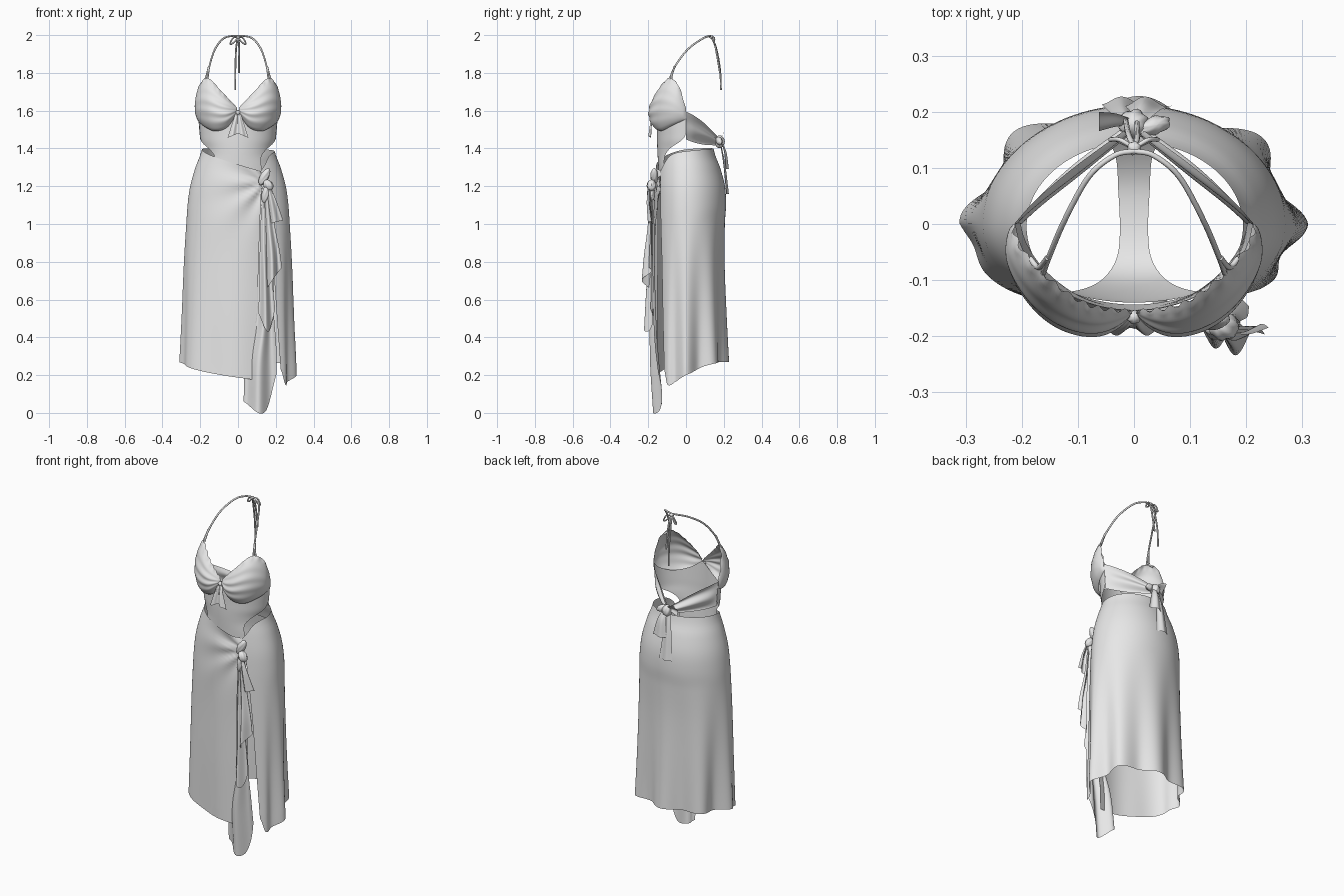
import bpy, math
from mathutils import Vector, Euler
from math import sin, cos, pi, radians, exp

fabric = bpy.data.materials.new("pale_grey_fabric")
fabric.diffuse_color = (0.8, 0.8, 0.8, 1)


def curve(keys, t):
    """Smooth (Hermite) lookup in a table of (key, values...)."""
    t = min(max(t, keys[0][0]), keys[-1][0])
    n = len(keys)
    i = max(j for j in range(n - 1) if keys[j][0] <= t)
    k0, k1 = keys[i], keys[i + 1]
    h = k1[0] - k0[0]
    s = (t - k0[0]) / h

    def tangent(j, c):
        a, b = keys[max(j - 1, 0)], keys[min(j + 1, n - 1)]
        return (b[c] - a[c]) / (b[0] - a[0])
    return [(2*s**3 - 3*s*s + 1) * k0[c] + (s**3 - 2*s*s + s) * h * tangent(i, c)
            + (3*s*s - 2*s**3) * k1[c] + (s**3 - s*s) * h * tangent(i + 1, c)
            for c in range(1, len(k0))]


def surface(name, f, nu, nv):
    """Smooth sheet from f(u, v), both 0..1."""
    verts = [f(i / nu, j / nv) for j in range(nv + 1) for i in range(nu + 1)]
    faces = [(j*(nu+1) + i, j*(nu+1) + i + 1, (j+1)*(nu+1) + i + 1, (j+1)*(nu+1) + i)
             for j in range(nv) for i in range(nu)]
    me = bpy.data.meshes.new(name)
    me.from_pydata(verts, [], faces)
    me.materials.append(fabric)
    for p in me.polygons:
        p.use_smooth = True
    ob = bpy.data.objects.new(name, me)
    bpy.context.collection.objects.link(ob)
    return ob


def ribbon(name, pts, across=(1, 0, 0), puff=(0, -1, 0), pleats=2, hem=None, nu=24, nv=32):
    """Pleated cloth strip along pts (x, y, z, half width, pleat depth)."""
    keys = [(i / (len(pts) - 1), *p) for i, p in enumerate(pts)]
    A, P = Vector(across), Vector(puff)

    def f(u, v):
        s = 2 * u - 1
        x, y, z, w, d = curve(keys, v)
        p = Vector((x, y, z)) + A * w * s + P * d * cos(pleats * pi * s + 0.5)
        if hem:
            p.z += curve(hem, s)[0] * v ** 3
        return p
    return surface(name, f, nu, nv)


def blob(name, loc, scale, rot=(0, 0, 0)):
    """Creased knot of cloth."""
    R = Euler(rot).to_matrix()

    def f(u, v):
        a, b = u * 2 * pi, v * pi
        r = 1 + 0.09 * cos(6 * a + 3 * b) * sin(b)
        return Vector(loc) + R @ Vector((scale[0]*r*sin(b)*cos(a), scale[1]*r*sin(b)*sin(a), scale[2]*cos(b)))
    return surface(name, f, 28, 14)


def cord(name, pts, r=0.006):
    cu = bpy.data.curves.new(name, 'CURVE')
    cu.dimensions = '3D'
    cu.bevel_depth, cu.bevel_resolution, cu.use_fill_caps = r, 2, True
    keys = [(i / (len(pts) - 1), *p) for i, p in enumerate(pts)]
    sp = cu.splines.new('POLY')
    sp.points.add(30)
    for i, p in enumerate(sp.points):
        p.co = (*curve(keys, i / 30), 1)
    cu.materials.append(fabric)
    ob = bpy.data.objects.new(name, cu)
    bpy.context.collection.objects.link(ob)


# Wrap skirt: z, half width, front depth, back depth
body = [(0.15, 0.288, 0.168, 0.214), (0.5, 0.283, 0.17, 0.205), (0.8, 0.28, 0.168, 0.2),
        (1.0, 0.273, 0.168, 0.205), (1.1, 0.267, 0.166, 0.212), (1.2, 0.253, 0.163, 0.206),
        (1.3, 0.225, 0.156, 0.18), (1.36, 0.202, 0.15, 0.156), (1.41, 0.187, 0.14, 0.143)]
rim = [(31, 1.28), (55, 1.36), (90, 1.385), (180, 1.4), (270, 1.395), (318, 1.36), (391, 1.28)]
hemline = [(31, 0.26), (49, 0.23), (56, 0.15), (70, 0.165), (90, 0.2), (130, 0.26), (180, 0.27), (230, 0.27),
           (275, 0.265), (330, 0.21), (391, 0.165)]


def skirt(u, v):
    deg = (31 + 18 * v ** 0.8) * (1 - u) + (391 - 8 * v) * u     # edges part into a slit
    z = curve(rim, deg)[0] * (1 - v) + curve(hemline, deg)[0] * v
    a, bf, bb = curve(body, z)
    ph = radians(deg)
    front = max(cos(ph), 0)
    flare = max(0, min(1, (1.05 - z) / 0.8)) ** 1.2
    r = 1 + 0.085 * flare * cos(8 * (ph - radians(88))) * (1 - 0.8 * front ** 0.6)
    r += 0.09 * flare * exp(-((deg - 293) / 14) ** 2) + 0.06 * flare * exp(-((deg - 58) / 9) ** 2)
    x, y = a * sin(ph) * r, -(bf if cos(ph) > 0 else bb) * cos(ph) * r
    # creases fanning out of the hip knot
    dx, dz = x - 0.15, z - 1.22
    d = math.hypot(dx, dz)
    if front > 0 and deg > 270:
        y -= 0.016 * front * exp(-d / 0.14) * min(1, d / 0.05) * cos(9 * math.atan2(dz, -dx))
    return Vector((x, y, z))


surface("wrap_skirt", skirt, 180, 60)

# Front midriff panel with side cutouts
mid = [(1.24, 0.21, 0.143, 38), (1.31, 0.2, 0.147, 38), (1.36, 0.186, 0.15, 42), (1.40, 0.188, 0.152, 56),
       (1.44, 0.198, 0.153, 80), (1.48, 0.202, 0.153, 90), (1.6, 0.212, 0.155, 90)]
wire = [(0, 1.605), (0.25, 1.55), (0.55, 1.53), (0.85, 1.56), (1, 1.595)]


def midriff(u, v):
    s = 2 * u - 1
    z = 1.25 * (1 - v) + curve(wire, abs(s))[0] * v
    a, b, w = curve(mid, z)
    ph = radians(w) * s
    return Vector((a * sin(ph), -b * cos(ph), z))


surface("midriff_panel", midriff, 60, 30)

# Brief running beneath the skirt: y, z, half width
brief_path = [(0, -0.14, 1.27, 0.13), (0.2, -0.135, 1.15, 0.11), (0.35, -0.1, 1.02, 0.055),
              (0.45, -0.05, 0.97, 0.028), (0.6, 0.06, 0.96, 0.028), (0.72, 0.14, 1.0, 0.04),
              (0.82, 0.185, 1.06, 0.1), (0.92, 0.19, 1.17, 0.17), (1, 0.172, 1.28, 0.15)]


def brief(u, v):
    y, z, w = curve(brief_path, v)
    x = w * (2 * u - 1)
    return Vector((x, y * math.sqrt(1 - (x / 0.24) ** 2), z))


surface("inner_brief", brief, 20, 48)

# Gathered cups, side bands and neck straps, both sides
cup_top = [(0, 0.004, -0.156, 1.615), (0.35, 0.085, -0.142, 1.7), (0.65, 0.16, -0.09, 1.772),
           (0.85, 0.204, -0.038, 1.73), (1, 0.216, 0, 1.61)]
cup_low = [(0, 0.004, -0.156, 1.585), (0.3, 0.06, -0.152, 1.51), (0.6, 0.13, -0.13, 1.493),
           (0.85, 0.19, -0.065, 1.525), (1, 0.212, 0, 1.555)]
for sg, side in ((-1, "left"), (1, "right")):
    def cup(u, v):
        p = Vector(curve(cup_low, u)).lerp(Vector(curve(cup_top, u)), v)
        ang = radians(80) * u * u
        g = 0.056 * sin(pi * v ** 0.85) ** 0.7 * max(sin(pi * u), 0) ** 0.6 if 0 < v < 1 else 0
        g += 0.0055 * cos(9 * pi * v + 3 * u) * (1 - u) * sin(pi * u) * sin(pi * v)
        g += 0.004 * cos(u * 60) * max(0, v - 0.9) * 10            # ruffled top edge
        p += Vector((sin(ang), -cos(ang), 0)) * g
        p.x *= sg
        return p
    surface(side + "_cup", cup, 56, 36)
    ribbon(side + "_back_band", [(sg*0.207, 0, 1.522, 0.074, 0), (sg*0.168, 0.042, 1.503, 0.07, 0.006),
                                 (sg*0.1, 0.1, 1.475, 0.055, 0.01), (sg*0.015, 0.165, 1.44, 0.024, 0.008)],
           across=(sg * 0.09, 0, 1), puff=(sg * 0.6, 0.8, 0), pleats=1.4)
    cord(side + "_neck_strap", [(sg*0.162, -0.088, 1.765), (sg*0.15, -0.055, 1.84), (sg*0.122, 0.01, 1.925),
                                (sg*0.08, 0.085, 1.98), (sg*0.035, 0.122, 1.995), (0, 0.13, 1.995)], 0.005)
    cord(side + "_strap_root", [(sg*0.185, -0.062, 1.752), (sg*0.17, -0.077, 1.775), (sg*0.154, -0.06, 1.835)], 0.005)
    cord(side + "_neck_bow_loop", [(0, 0.135, 1.99), (sg*0.025, 0.15, 1.985), (sg*0.042, 0.15, 1.955),
                                   (sg*0.03, 0.15, 1.955), (0, 0.135, 1.985)], 0.004)
    # Front bow tails
    ribbon(side + "_front_bow_tail", [(sg*0.004, -0.165, 1.59, 0.008, 0.002), (sg*0.012, -0.182, 1.55, 0.014, 0.004),
                                      (sg*0.027, -0.192, 1.468, 0.028, 0.007)],
           pleats=1.1, hem=[(-1, 0.012*sg), (1, -0.012*sg)], nu=12, nv=12)

# Neck bow tails
cord("long_neck_tail", [(0, 0.135, 1.99), (-0.01, 0.16, 1.93), (-0.014, 0.18, 1.82), (-0.015, 0.185, 1.71)], 0.005)
cord("short_neck_tail", [(0, 0.135, 1.99), (0.006, 0.155, 1.94), (0.005, 0.18, 1.8)], 0.005)

# Knots
blob("neck_knot", (0, 0.135, 1.99), (0.012, 0.012, 0.009))
blob("front_bow_knot", (0, -0.166, 1.59), (0.012, 0.012, 0.013))
blob("back_bow_knot", (0, 0.178, 1.435), (0.026, 0.026, 0.034))
blob("back_bow_loop", (0.035, 0.175, 1.44), (0.032, 0.016, 0.02), (0, 0.4, 0.3))
blob("hip_knot_upper", (0.14, -0.168, 1.25), (0.022, 0.02, 0.05), (0, 0.5, 0))
blob("hip_knot_band", (0.16, -0.183, 1.205), (0.024, 0.024, 0.032), (0, -0.6, 0))
blob("hip_knot_lower", (0.147, -0.185, 1.16), (0.02, 0.02, 0.05), (0, 0.2, 0))

# Back bow tails
ribbon("back_bow_wing", [(0, 0.178, 1.445, 0.014, 0.002), (-0.03, 0.182, 1.455, 0.026, 0.006),
                         (-0.062, 0.178, 1.45, 0.04, 0.009)], across=(0, 0.35, 0.9), pleats=1, nv=12)
ribbon("short_back_tail", [(0.008, 0.185, 1.44, 0.014, 0.002), (0.02, 0.208, 1.38, 0.028, 0.006),
                           (0.026, 0.218, 1.29, 0.044, 0.009)], puff=(0, 1, 0), pleats=1.1, nv=16)
ribbon("long_back_tail", [(-0.008, 0.18, 1.44, 0.014, 0.002), (-0.015, 0.202, 1.32, 0.026, 0.005),
                          (-0.016, 0.22, 1.16, 0.042, 0.007)], puff=(0, 1, 0), pleats=1.1, nv=16)

# Hip drape: long panel, two cascading ruffles and a short tie end
ribbon("long_drape", [(0.142, -0.182, 1.19, 0.02, 0.006), (0.147, -0.178, 1.0, 0.034, 0.01),
                      (0.147, -0.178, 0.75, 0.042, 0.013), (0.143, -0.175, 0.5, 0.047, 0.017),
                      (0.122, -0.168, 0.3, 0.08, 0.022), (0.117, -0.15, 0.08, 0.088, 0.024)],
       pleats=1.3, hem=[(-1, -0.02), (0.3, -0.075), (1, 0.13)], nu=40, nv=48)
ribbon("upper_ruffle", [(0.152, -0.192, 1.18, 0.016, 0.004), (0.167, -0.192, 1.0, 0.026, 0.01),
                        (0.183, -0.202, 0.85, 0.038, 0.02), (0.187, -0.208, 0.74, 0.046, 0.026)],
       pleats=1.2, hem=[(-1, -0.1), (0, -0.03), (1, 0.03)], nu=32)
ribbon("lower_ruffle", [(0.14, -0.185, 1.15, 0.014, 0.004), (0.14, -0.188, 0.9, 0.024, 0.008),
                        (0.148, -0.192, 0.68, 0.034, 0.018), (0.152, -0.198, 0.5, 0.045, 0.024)],
       pleats=1.2, hem=[(-1, 0.03), (0.2, -0.07), (1, 0.05)], nu=32)
ribbon("hip_tie_end", [(0.16, -0.195, 1.2, 0.012, 0.003), (0.18, -0.2, 1.12, 0.024, 0.008),
                       (0.2, -0.19, 1.01, 0.04, 0.012)], pleats=1.2, hem=[(-1, -0.01), (1, 0.01)], nv=16)
